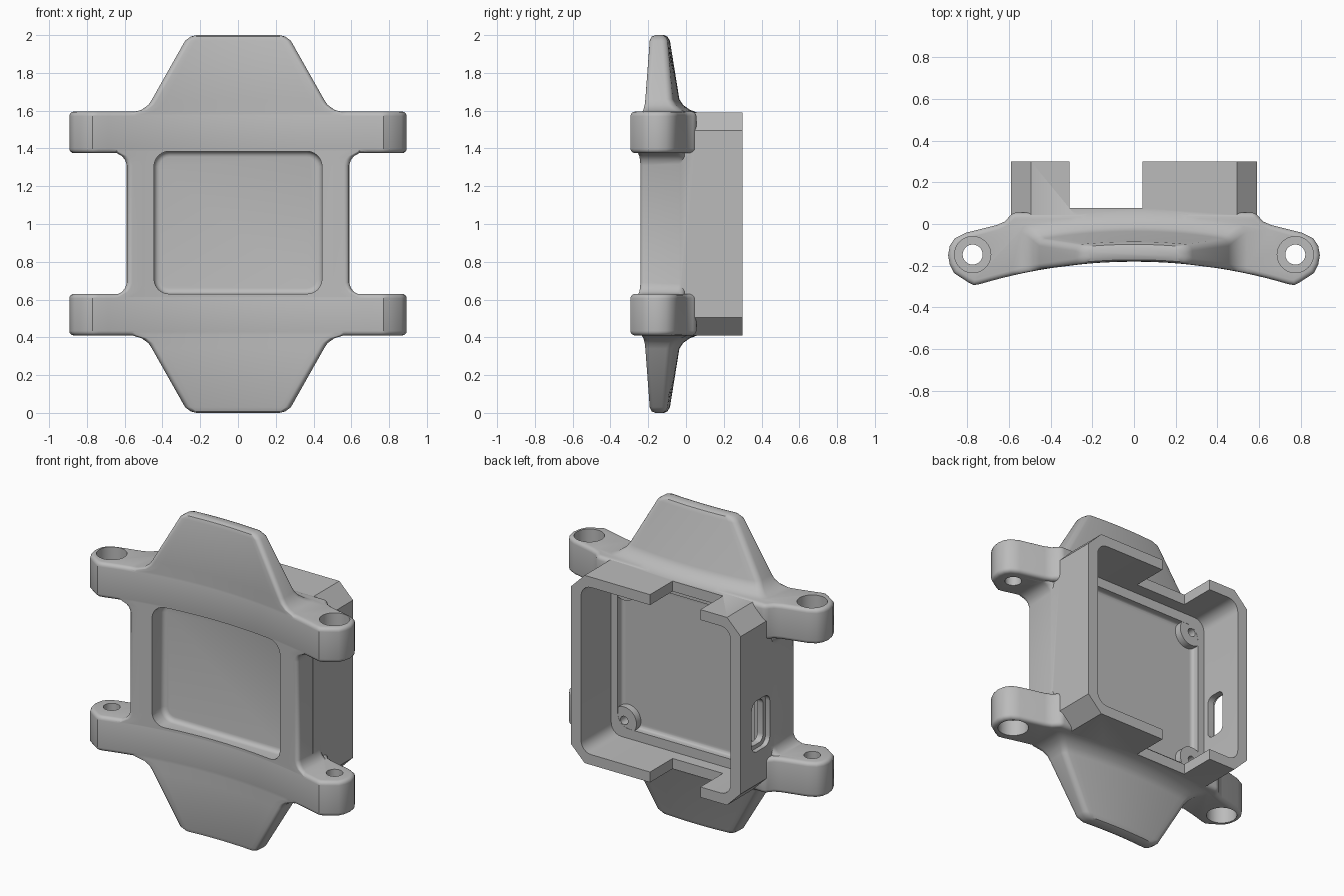
import bpy, bmesh
from math import sin, cos, pi, radians, sqrt

if "Cube" in bpy.data.objects:
    bpy.data.objects.remove(bpy.data.objects["Cube"])

grey = bpy.data.materials.new("plain grey")
grey.use_nodes = True
grey.diffuse_color = (0.5, 0.5, 0.5, 1)
grey.node_tree.nodes["Principled BSDF"].inputs["Base Color"].default_value = (0.5, 0.5, 0.5, 1)

RADIUS = 2.6


def front(x):
    """Depth of the curved front face at x."""
    return -0.18 - (RADIUS - sqrt(RADIUS * RADIUS - x * x))


def make(name, bm):
    bmesh.ops.recalc_face_normals(bm, faces=bm.faces)
    mesh = bpy.data.meshes.new(name)
    bm.to_mesh(mesh)
    bm.free()
    mesh.materials.append(grey)
    ob = bpy.data.objects.new(name, mesh)
    bpy.context.collection.objects.link(ob)
    return ob


def loft(name, rings):
    """Skin a closed solid over rings with equal point counts."""
    bm = bmesh.new()
    loops = [[bm.verts.new(p) for p in ring] for ring in rings]
    n = len(loops[0])
    for a, b in zip(loops, loops[1:]):
        for i in range(n):
            j = (i + 1) % n
            bm.faces.new((a[i], a[j], b[j], b[i]))
    bm.faces.new(loops[0])
    bm.faces.new(loops[-1])
    return make(name, bm)


def prism(name, outline, axis, lo, hi, bevel=0):
    """Extrude an outline along an axis, optionally rounding its rims."""
    place = {"x": lambda a, b, c: (c, a, b),
             "y": lambda a, b, c: (a, c, b),
             "z": lambda a, b, c: (a, b, c)}[axis]
    ob = loft(name, [[place(a, b, c) for a, b in outline] for c in (lo, hi)])
    if bevel:
        m = ob.modifiers.new("rounding", "BEVEL")
        m.width, m.segments = bevel, 4
        m.limit_method, m.angle_limit = "ANGLE", radians(50)
    return ob


def circle(cx, cy, r, n=40):
    return [(cx + r * cos(2 * pi * i / n), cy + r * sin(2 * pi * i / n)) for i in range(n)]


def round_rect(a0, a1, b0, b1, r, n=6):
    pts = []
    corners = ((a1 - r, b1 - r), (a0 + r, b1 - r), (a0 + r, b0 + r), (a1 - r, b0 + r))
    for k, (ca, cb) in enumerate(corners):
        for i in range(n + 1):
            t = pi / 2 * (k + i / n)
            pts.append((ca + r * cos(t), cb + r * sin(t)))
    return pts


def combine(target, other, operation):
    m = target.modifiers.new("combine", "BOOLEAN")
    m.operation, m.solver, m.object = operation, "EXACT", other
    bpy.context.view_layer.update()
    graph = bpy.context.evaluated_depsgraph_get()
    mesh = bpy.data.meshes.new_from_object(target.evaluated_get(graph))
    target.modifiers.clear()
    target.data = mesh
    bpy.data.objects.remove(other)


def cut(other):
    combine(body, other, "DIFFERENCE")


def join(other):
    combine(body, other, "UNION")


def section(z, w, v0, v1):
    """Curved slab cross-section with rounded corners."""
    r = min(0.03, (v1 - v0) * 0.45)
    n = 20
    pts = round_rect(-w, w, v0, v1, r)
    quarter = len(pts) // 2
    span = [-(w - r) + 2 * (w - r) * i / n for i in range(1, n)]
    pts = (pts[:7] + [(-x, v1) for x in span] + pts[7:quarter + 7]
           + [(x, v0) for x in span] + pts[quarter + 7:])
    return [(x, front(x) + v, z) for x, v in pts]


# Curved shield with tapered wings: height, half width, front and back offsets
levels = [(0, .22, .025, .065), (.008, .25, .008, .082), (.03, .28, 0, .095),
          (.34, .455, 0, .145), (.37, .475, 0, .165), (.395, .51, 0, .2),
          (.412, .565, 0, .245), (.43, .588, 0, .25), (.615, .66, 0, .24),
          (.64, .615, 0, .24), (.66, .598, 0, .24), (.69, .588, 0, .24)]
levels += [(2 - z, w, a, b) for z, w, a, b in reversed(levels)]
body = loft("mounting_body", [section(*l) for l in levels])

# Chamfered housing behind the shield
W, H, C = 0.59, 0.59, 0.095
chamfered = [(W, C - H), (W, H - C), (W - C, H), (C - W, H),
             (-W, H - C), (-W, C - H), (C - W, -H), (W - C, -H)]
join(prism("housing", [(x, z + 1) for x, z in chamfered], "y", -0.1, 0.3))

# Cross bars ending in rounded lugs
half = [(.74 * i / 14, front(.74 * i / 14) - .001) for i in range(1, 15)]
half += [(.77, -.294), (.80, -.278), (.865, -.235), (.885, -.195), (.893, -.15),
         (.885, -.105), (.86, -.068), (.81, -.043), (.66, -.005), (.62, .012),
         (.60, .035), (.585, .055)]
bar = [(0, front(0) - .001)] + half + [(-x, y) for x, y in reversed(half)]
for lo in (.41, 1.375):
    join(prism("cross_bar", bar, "z", lo, lo + .22, .024))

# Housing cavity, shallow back pocket and front recess
cut(prism("cavity", round_rect(-.52, .52, .475, 1.525, .07), "y", 0, .5))
cut(prism("back_pocket", round_rect(-.475, .475, .535, 1.465, .08), "y", -.045, .2, .02))
cut(prism("front_recess", round_rect(-.445, .445, .63, 1.385, .08), "y", -.6, -.105, .03))

# Notch through the top and bottom walls
cut(prism("notch", [(-.31, .076), (.04, .076), (.04, .5), (-.31, .5)], "z", -.1, 2.1))

# Corner bosses with screw holes
for x in (-.43, .43):
    for z in (.58, 1.42):
        join(prism("boss", circle(x, z, .085), "y", -.07, -.001))
        cut(prism("screw_hole", circle(x, z, .026, 24), "y", -.09, .1))

# Lug holes, counterbored on the outward faces
for x in (-.775, .775):
    cut(prism("lug_hole", circle(x, -.147, .048), "z", -.1, 2.1))
    cut(prism("lower_counterbore", circle(x, -.147, .087), "z", .3, .51))
    cut(prism("upper_counterbore", circle(x, -.147, .087), "z", 1.49, 1.7))

# Side port with a shallow outer recess
cut(prism("port_recess", round_rect(.01, .19, .71, 1.03, .05), "x", -.7, -.56))
cut(prism("port", round_rect(.035, .165, .735, 1.005, .04), "x", -.7, -.45))

# Smooth shading with crisp edges
bpy.ops.object.select_all(action="DESELECT")
body.select_set(True)
bpy.context.view_layer.objects.active = body
bpy.ops.object.shade_smooth_by_angle(angle=radians(32))
